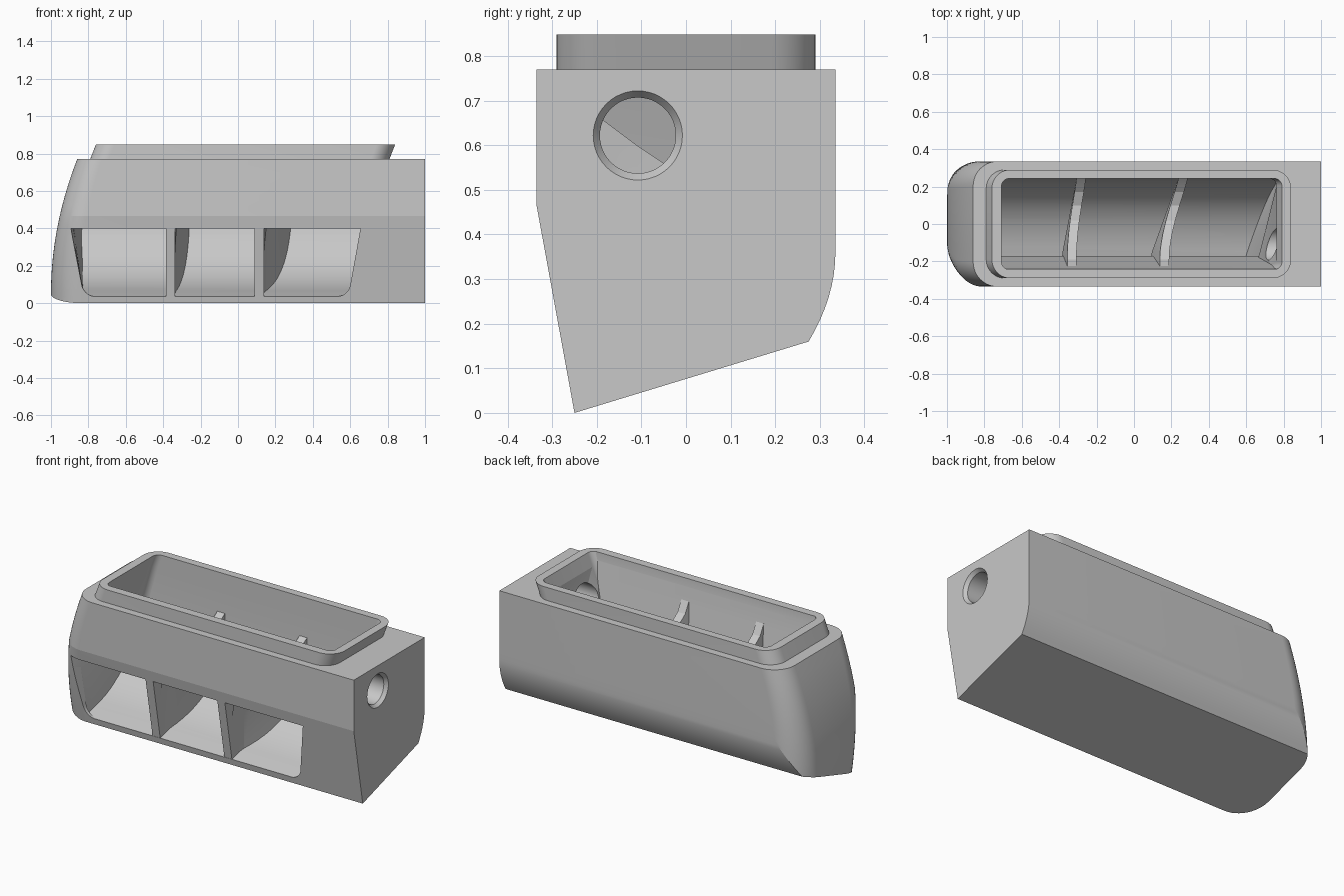
import bpy, bmesh, math
from mathutils import Vector

if "Cube" in bpy.data.objects:
    bpy.data.objects.remove(bpy.data.objects["Cube"], do_unlink=True)

grey = bpy.data.materials.new("plain grey")
grey.use_nodes = True
grey.diffuse_color = (0.58, 0.58, 0.58, 1)
grey.node_tree.nodes["Principled BSDF"].inputs["Base Color"].default_value = (0.58, 0.58, 0.58, 1)


def loft(name, rings, cut=None):
    """Skin a closed solid over rings of equal length, optionally cut by a plane."""
    bm = bmesh.new()
    loops = [[bm.verts.new(p) for p in ring] for ring in rings]
    n = len(loops[0])
    for a, b in zip(loops, loops[1:]):
        for i in range(n):
            j = (i + 1) % n
            bm.faces.new((a[i], a[j], b[j], b[i]))
    bm.faces.new(loops[0])
    bm.faces.new(loops[-1])
    if cut:
        res = bmesh.ops.bisect_plane(bm, geom=bm.verts[:] + bm.edges[:] + bm.faces[:],
                                     plane_co=cut[0], plane_no=cut[1], clear_inner=True)
        edges = [e for e in res["geom_cut"] if isinstance(e, bmesh.types.BMEdge)]
        bmesh.ops.contextual_create(bm, geom=edges)
    bmesh.ops.recalc_face_normals(bm, faces=bm.faces[:])
    me = bpy.data.meshes.new(name)
    bm.to_mesh(me)
    bm.free()
    me.materials.append(grey)
    ob = bpy.data.objects.new(name, me)
    bpy.context.collection.objects.link(ob)
    return ob


def boolean(target, tool, operation):
    mod = target.modifiers.new("cut", "BOOLEAN")
    mod.operation = operation
    mod.solver = "EXACT"
    mod.object = tool
    bpy.context.view_layer.objects.active = target
    bpy.ops.object.modifier_apply(modifier=mod.name)
    bpy.data.objects.remove(tool, do_unlink=True)


def rounded(u0, u1, v0, v1, radii, seg=12):
    """Rounded rectangle; radii for corners u0v0, u1v0, u1v1, u0v1."""
    corners = [(u0, v0, 1, 1), (u1, v0, -1, 1), (u1, v1, -1, -1), (u0, v1, 1, -1)]
    pts = []
    for k, ((u, v, su, sv), r) in enumerate(zip(corners, radii)):
        if r == 0:
            pts.append((u, v))
            continue
        for i in range(seg + 1):
            a = math.pi + (k + i / seg) * math.pi / 2
            pts.append((u + su * r + r * math.cos(a), v + sv * r + r * math.sin(a)))
    return pts


def interp(pts, u):
    """Piecewise linear height over a list of (u, height) points."""
    for (a, ha), (b, hb) in zip(pts, pts[1:]):
        if u <= b:
            return ha + (hb - ha) * (u - a) / (b - a)
    return pts[-1][1]


# Outer shell: swept nose, sloped lower front, curved lower back, tilted base
def shell_ring(z, seg=12):
    nose = -1 + 0.14 * (max(z - 0.05, 0) / 0.72) ** 2
    front = -0.335 + 0.085 * max(0, 0.465 - z) / 0.465
    back = 0.335 - 0.06 * (max(0, 0.36 - z) / 0.2) ** 2
    r = 0.17 - 0.05 * z
    centre = 0.335 - r
    reach = math.asin(min(1, max(0.02, (back - centre) / r)))
    pts = [(1, back, z), (1, front, z)]
    for i in range(seg + 1):
        a = math.pi / 2 * (1 - i / seg)
        pts.append((nose + r - r * math.cos(a), front + r - r * math.sin(a), z))
    for i in range(seg + 1):
        a = reach * i / seg
        pts.append((nose + r - r * math.cos(a), centre + r * math.sin(a), z))
    return pts


levels = [-0.04 + 0.025 * i for i in range(17)] + [0.41, 0.465, 0.52, 0.58, 0.64, 0.7, 0.77]
body = loft("duct_body", [shell_ring(z) for z in levels],
            cut=((0, -0.25, 0), Vector((0, -0.16, 0.525)).normalized()))

# Raised rim, leaning toward +x
rim = loft("rim", [[(x, y, z) for x, y in rounded(-0.79 + s, 0.81 + s, -0.29, 0.29, (0.1,) * 4)]
                   for z, s in ((0.74, -0.012), (0.848, 0.03))])
boolean(body, rim, "UNION")


# Curved sheet that turns the air from the top to the front
def sweep(steps, out=0.0):
    p0, p1, p2 = Vector((-0.17, 0.06)), Vector((0.22, 0.14)), Vector((0.245, 0.52))
    pts = []
    for i in range(steps + 1):
        t = i / steps
        p = p0 * (1 - t) ** 2 + p1 * 2 * t * (1 - t) + p2 * t * t
        d = (p1 - p0) * (1 - t) + (p2 - p1) * t
        p += Vector((d.y, -d.x)).normalized() * out
        pts.append((p.x, p.y))
    return pts


def duct(name):
    prof = [(-0.245, 0.95), (-0.238, 0.8), (-0.17, 0.4), (-0.6, 0.4), (-0.6, 0.03), (-0.25, 0.037)]
    prof += sweep(14) + [(0.245, 0.95)]
    return loft(name, [[(x, y, z) for y, z in prof] for x in (-1.2, 1.2)])


# Inner chamber: end walls lean and swing inward from back to front
def chamber_ring(z, left, right, left_skew, right_skew, r):
    pts = []
    for x, y in rounded(left, right, -0.243, 0.243, (r, r, 0.04, 0.04)):
        t = (y + 0.243) / 0.486
        pts.append((x + t * (left_skew if x < 0 else right_skew), y, z))
    return pts


chamber = loft("chamber_cutter", [chamber_ring(-0.02, -0.82, 0.565, 0.02, 0.15, 0.005),
                                  chamber_ring(0.4, -0.885, 0.65, 0.045, 0.12, 0.005),
                                  chamber_ring(0.77, -0.735, 0.762, 0, 0, 0.04),
                                  chamber_ring(0.9, -0.69, 0.81, 0, 0, 0.04)])
boolean(chamber, duct("duct_a"), "INTERSECT")
boolean(body, chamber, "DIFFERENCE")


# Front outlet with tapered sides and rounded lower corners
def outlet_ring(y, inset):
    pts = []
    for x, z in rounded(-0.895 + inset, 0.655, 0.036, 0.4, (0.06, 0.06, 0, 0)):
        drop = (0.4 - z) * 0.18
        pts.append((x + (drop if x < 0 else -drop), y, z))
    return pts


outlet = loft("outlet_cutter", [outlet_ring(-0.5, -0.018), outlet_ring(-0.18, 0.014)])
boolean(outlet, duct("duct_b"), "INTERSECT")
boolean(body, outlet, "DIFFERENCE")


# Round side port with a chamfered entry
def circle(x, r):
    return [(x, -0.108 + r * math.cos(i * math.tau / 48), 0.622 + r * math.sin(i * math.tau / 48))
            for i in range(48)]


port = loft("port_cutter", [circle(0.62, 0.085), circle(0.98, 0.085),
                            circle(1.0, 0.1), circle(1.02, 0.115)])
boolean(body, port, "DIFFERENCE")

# Guide vanes: dished top edge, angled and slightly twisted across the chamber
vane_bottom = [(-0.322, 0.4), (-0.254, 0.03)] + sweep(14, 0.012) + [(0.263, 0.53)]
vane_top = [(-0.322, 0.406), (-0.254, 0.5), (-0.235, 0.74), (-0.19, 0.66), (-0.11, 0.6),
            (-0.05, 0.56), (0.02, 0.53), (0.1, 0.525), (0.17, 0.55), (0.22, 0.59), (0.257, 0.625)]
stations = sorted([y for y, z in vane_top] + [-0.29, -0.15, 0.06, 0.135, 0.2, 0.24])


def vane(name, back_x, low_slope, top_slope):
    rings = []
    for y in stations:
        lo, hi = interp(vane_bottom, y), interp(vane_top, y)
        side = []
        for z in (lo, (lo + hi) / 2, hi):
            t = min(1, max(0, (z - 0.4) / 0.25))
            slope = low_slope + (top_slope - low_slope) * t
            side.append((back_x - slope * (0.245 - max(y, -0.17)), y, z))
        rings.append(side + [(x - 0.05, v, z) for x, v, z in reversed(side)])
    return loft(name, rings)


parts = [body, vane("right_vane", -0.257, 0.19, 0.12), vane("left_vane", 0.288, 0.36, 0.24)]

for ob in parts:
    bpy.ops.object.select_all(action="DESELECT")
    ob.select_set(True)
    bpy.context.view_layer.objects.active = ob
    bpy.ops.object.shade_smooth_by_angle(angle=math.radians(9.5))
